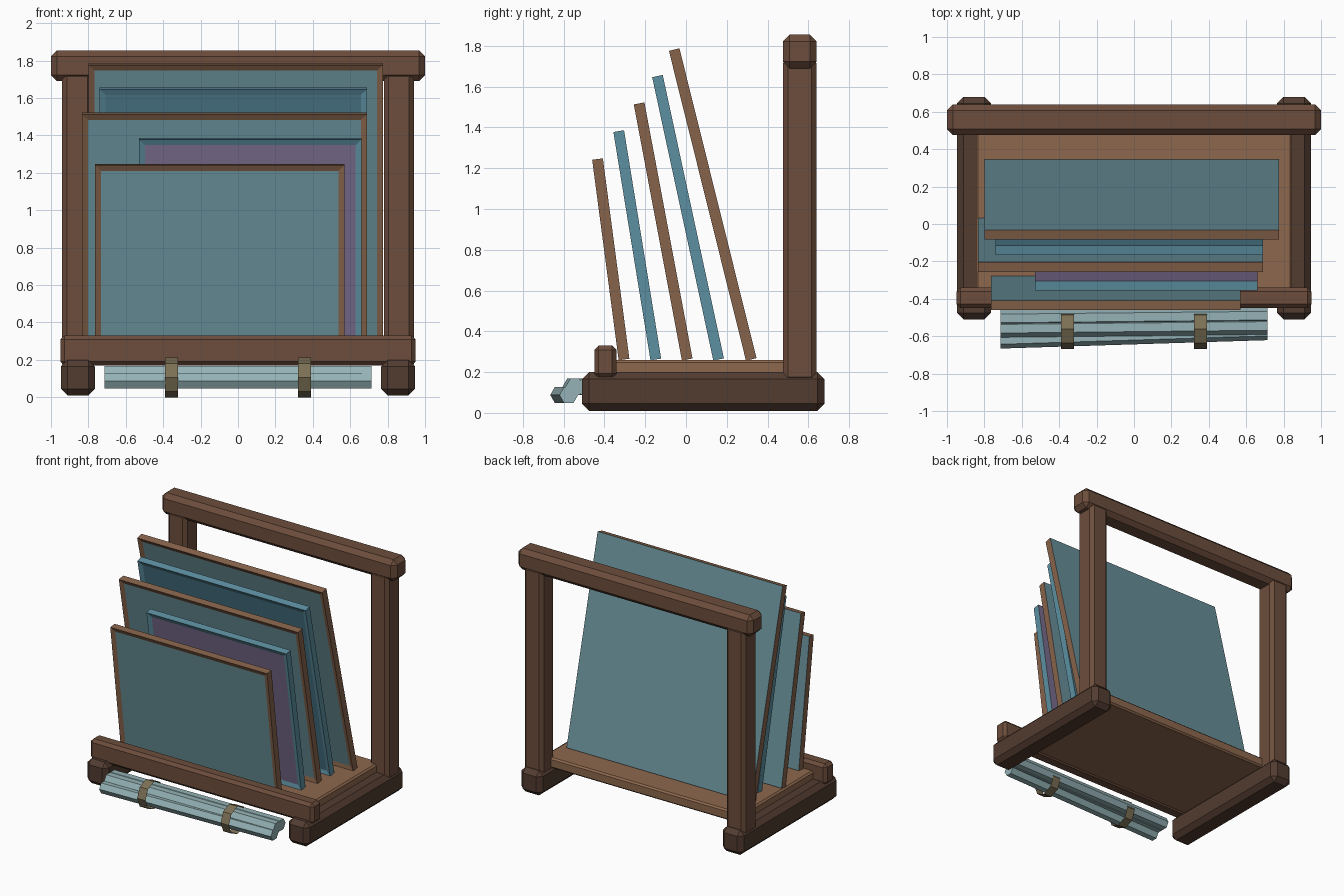
import bpy, bmesh, math
from mathutils import Vector

if "Cube" in bpy.data.objects:
    bpy.data.objects.remove(bpy.data.objects["Cube"])


def material(name, rgb):
    m = bpy.data.materials.new(name)
    m.diffuse_color = (*rgb, 1)
    m.use_nodes = True
    m.node_tree.nodes["Principled BSDF"].inputs["Base Color"].default_value = m.diffuse_color
    return m


DARK = material("dark_wood", (0.085, 0.045, 0.03))
WOOD = material("wood", (0.15, 0.075, 0.045))
BOARD = material("light_wood", (0.27, 0.14, 0.075))
FRAME = material("frame_wood", (0.24, 0.125, 0.07))
TEAL = material("canvas_teal", (0.14, 0.28, 0.32))
BLUE = material("frame_blue", (0.11, 0.28, 0.36))
DEEP = material("canvas_deep_blue", (0.07, 0.19, 0.25))
PURPLE = material("canvas_purple", (0.19, 0.15, 0.27))
TUBE = material("tube_blue", (0.30, 0.45, 0.47))
STRAP = material("strap_tan", (0.20, 0.16, 0.09))


def finish(name, bm, *mats):
    bmesh.ops.recalc_face_normals(bm, faces=bm.faces)
    me = bpy.data.meshes.new(name)
    bm.to_mesh(me)
    bm.free()
    for m in mats:
        me.materials.append(m)
    ob = bpy.data.objects.new(name, me)
    bpy.context.collection.objects.link(ob)
    return ob


def beam(name, x, y, z, chamfer, mat):
    """Box given by its ranges, with chamfered edges."""
    bm = bmesh.new()
    bmesh.ops.create_cube(bm, size=1)
    for v in bm.verts:
        v.co = [r[0] + (c + 0.5) * (r[1] - r[0]) for r, c in zip((x, y, z), v.co)]
    bmesh.ops.bevel(bm, geom=bm.edges[:], offset=chamfer, segments=1,
                    affect='EDGES', profile=0.5)
    return finish(name, bm, mat)


def panel(name, x0, x1, y_bottom, y_top, z_top, frame, canvas, t=0.053):
    """Leaning framed picture: thin box with its front face inset."""
    low, high = Vector((0, y_bottom, 0.262)), Vector((0, y_top, z_top - 0.005))
    up = (high - low).normalized()
    back = Vector((0, up.z, -up.y)) * t
    bm = bmesh.new()
    bmesh.ops.create_cube(bm, size=1)
    for v in bm.verts:
        p = low.lerp(high, v.co.z + 0.5) + back * v.co.y
        v.co = (x1 if v.co.x > 0 else x0, p.y, p.z)
    bm.normal_update()
    front = min(bm.faces, key=lambda f: f.normal.y)
    rear = max(bm.faces, key=lambda f: f.normal.y)
    bmesh.ops.inset_region(bm, faces=[front], thickness=0.046, depth=-0.012)
    front.material_index = rear.material_index = 1
    return finish(name, bm, frame, canvas)


def tube(name, a, b, r, mat, sides, turn=0.0, caps=True):
    """Straight prism from a to b, running mostly along x."""
    bm = bmesh.new()
    rings = []
    for c in (a, b):
        rings.append([bm.verts.new((c[0], c[1] + r * math.cos(turn + math.tau * i / sides),
                                    c[2] + r * math.sin(turn + math.tau * i / sides)))
                      for i in range(sides)])
    for i in range(sides):
        j = (i + 1) % sides
        bm.faces.new((rings[0][i], rings[0][j], rings[1][j], rings[1][i]))
    if caps:
        for ring in rings:
            bm.faces.new(ring)
    return finish(name, bm, mat)


# Skid feet and rear posts, one per side
for side, s in (("left", -1), ("right", 1)):
    beam(f"{side}_foot", sorted((s * 0.765, s * 0.947)), (-0.51, 0.68), (0.01, 0.2), 0.035, DARK)
    beam(f"{side}_post", sorted((s * 0.78, s * 0.94)), (0.475, 0.64), (0.15, 1.74), 0.025, WOOD)

# Top rail, front lip and floor board
beam("top_rail", (-1, 1), (0.475, 0.64), (1.69, 1.855), 0.033, WOOD)
beam("front_lip", (-0.95, 0.95), (-0.45, -0.34), (0.17, 0.33), 0.022, WOOD)
beam("floor_board", (-0.845, 0.845), (-0.37, 0.53), (0.18, 0.26), 0.012, BOARD)

# Leaning pictures, front to back
for i, row in enumerate((
        (-0.765, 0.57, -0.304, -0.434, 1.25, FRAME, TEAL),
        (-0.53, 0.66, -0.148, -0.33, 1.387, BLUE, PURPLE),
        (-0.835, 0.69, 0.006, -0.23, 1.523, FRAME, TEAL),
        (-0.74, 0.69, 0.16, -0.14, 1.657, BLUE, DEEP),
        (-0.80, 0.775, 0.32, -0.058, 1.787, FRAME, TEAL))):
    panel(f"picture_{i + 1}", *row)

# Bundle of hexagonal tubes
for i, (ya, yb, z) in enumerate(((-0.505, -0.49, 0.128), (-0.56, -0.545, 0.128),
                                 (-0.62, -0.575, 0.088))):
    tube(f"rolled_tube_{i + 1}", (-0.715, ya, z), (0.715, yb, z), 0.046, TUBE, 6)

# Open straps round the bundle
for side, x in (("left", -0.355), ("right", 0.355)):
    tube(f"{side}_strap", (x - 0.035, -0.562, 0.106), (x + 0.035, -0.562, 0.106),
         0.106, STRAP, 8, caps=False)
